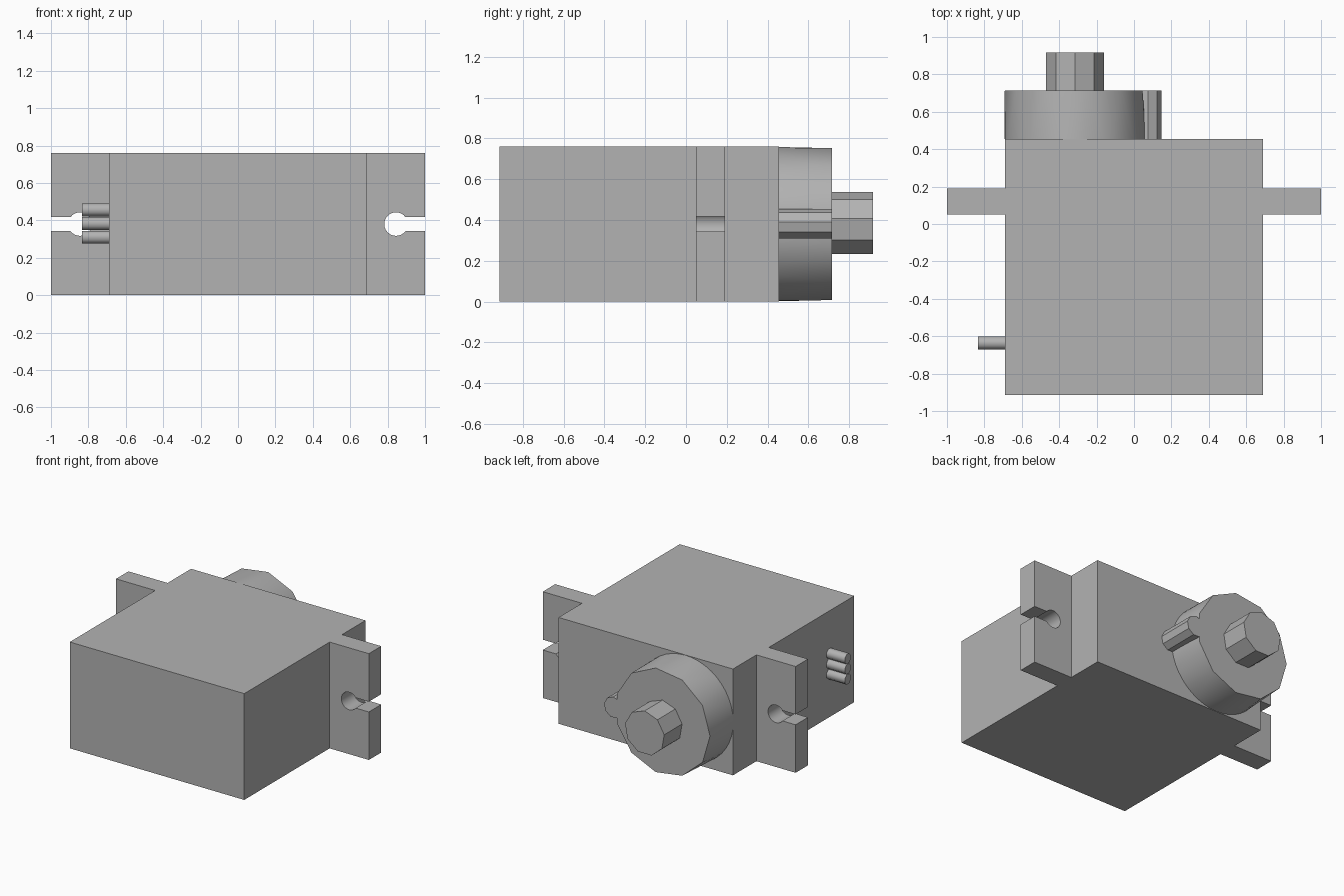
import bpy, bmesh, math
from mathutils import Vector

cube = bpy.data.objects.get("Cube")
if cube:
    bpy.data.objects.remove(cube, do_unlink=True)

grey = bpy.data.materials.new("plain_grey")
GREY = (0.45, 0.45, 0.45, 1)
grey.use_nodes = True
grey.diffuse_color = GREY
grey.node_tree.nodes["Principled BSDF"].inputs["Base Color"].default_value = GREY


def finish(name, bm, smooth=0):
    bmesh.ops.recalc_face_normals(bm, faces=bm.faces)
    mesh = bpy.data.meshes.new(name)
    bm.to_mesh(mesh)
    bm.free()
    mesh.materials.append(grey)
    ob = bpy.data.objects.new(name, mesh)
    bpy.context.collection.objects.link(ob)
    if smooth:
        bpy.ops.object.select_all(action='DESELECT')
        ob.select_set(True)
        bpy.context.view_layer.objects.active = ob
        bpy.ops.object.shade_smooth_by_angle(angle=math.radians(smooth))
    return ob


def ring(cu, cz, radius, sides, start=0):
    """Regular polygon; start is the angle of its first corner in degrees."""
    angles = [math.radians(start) + math.tau * i / sides for i in range(sides)]
    return [(cu + radius * math.cos(a), cz + radius * math.sin(a)) for a in angles]


def prism(name, outline, lo, hi, axis='Y', smooth=0):
    """Extrude an upright outline along Y or X."""
    bm = bmesh.new()
    place = (lambda u, z: (u, lo, z)) if axis == 'Y' else (lambda u, z: (lo, u, z))
    face = bm.faces.new([bm.verts.new(place(u, z)) for u, z in outline])
    new = bmesh.ops.extrude_face_region(bm, geom=[face])["geom"]
    step = Vector((0, hi - lo, 0)) if axis == 'Y' else Vector((hi - lo, 0, 0))
    bmesh.ops.translate(bm, vec=step, verts=[v for v in new if isinstance(v, bmesh.types.BMVert)])
    return finish(name, bm, smooth)


W, H, BACK = 0.69, 0.76, 0.455
MID = H / 2

# Main case
prism("case", [(-W, 0), (W, 0), (W, H), (-W, H)], -0.915, BACK)

# Mounting tabs with keyhole slots
HOLE_X, HOLE_R, SLOT = 0.845, 0.063, 0.037
gap = math.asin(SLOT / HOLE_R)
N = 20
arc = []
for i in range(N + 1):
    a = -gap - (math.tau - 2 * gap) * i / N
    arc.append((HOLE_X + HOLE_R * math.cos(a), MID + HOLE_R * math.sin(a)))
tab = [(W, 0), (1, 0), (1, MID - SLOT)] + arc + [(1, MID + SLOT), (1, H), (W, H)]
for side, s in (("left", 1), ("right", -1)):
    prism(f"{side}_mounting_tab", [(s * x, z) for x, z in tab], 0.05, 0.19, smooth=30)

# Gear housing: round at the case, eleven-sided at its outer end
AXIS_X, FRONT = -0.315, 0.715
bm = bmesh.new()
for y, pts in ((BACK, ring(AXIS_X, MID, 0.378, 44)),
               (FRONT, ring(AXIS_X, MID, 0.376, 11, 180))):
    for x, z in pts:
        bm.verts.new((x, y, z))
bmesh.ops.convex_hull(bm, input=bm.verts)
bmesh.ops.dissolve_limit(bm, angle_limit=0.01, verts=bm.verts, edges=bm.edges)
finish("gear_housing", bm, 30)

# Small idler bump beside the housing, and the output shaft
prism("idler_bump", ring(0.073, MID, 0.075, 9, 8), BACK, FRONT)
prism("output_shaft", ring(AXIS_X, MID, 0.157, 9, 90), FRONT, 0.917)

# Three cable stubs on the right side
for i in range(3):
    prism(f"cable_{i + 1}", ring(-0.636, MID + 0.003 + (i - 1) * 0.073, 0.037, 8, 22.5),
          -0.835, -W, axis='X', smooth=50)
